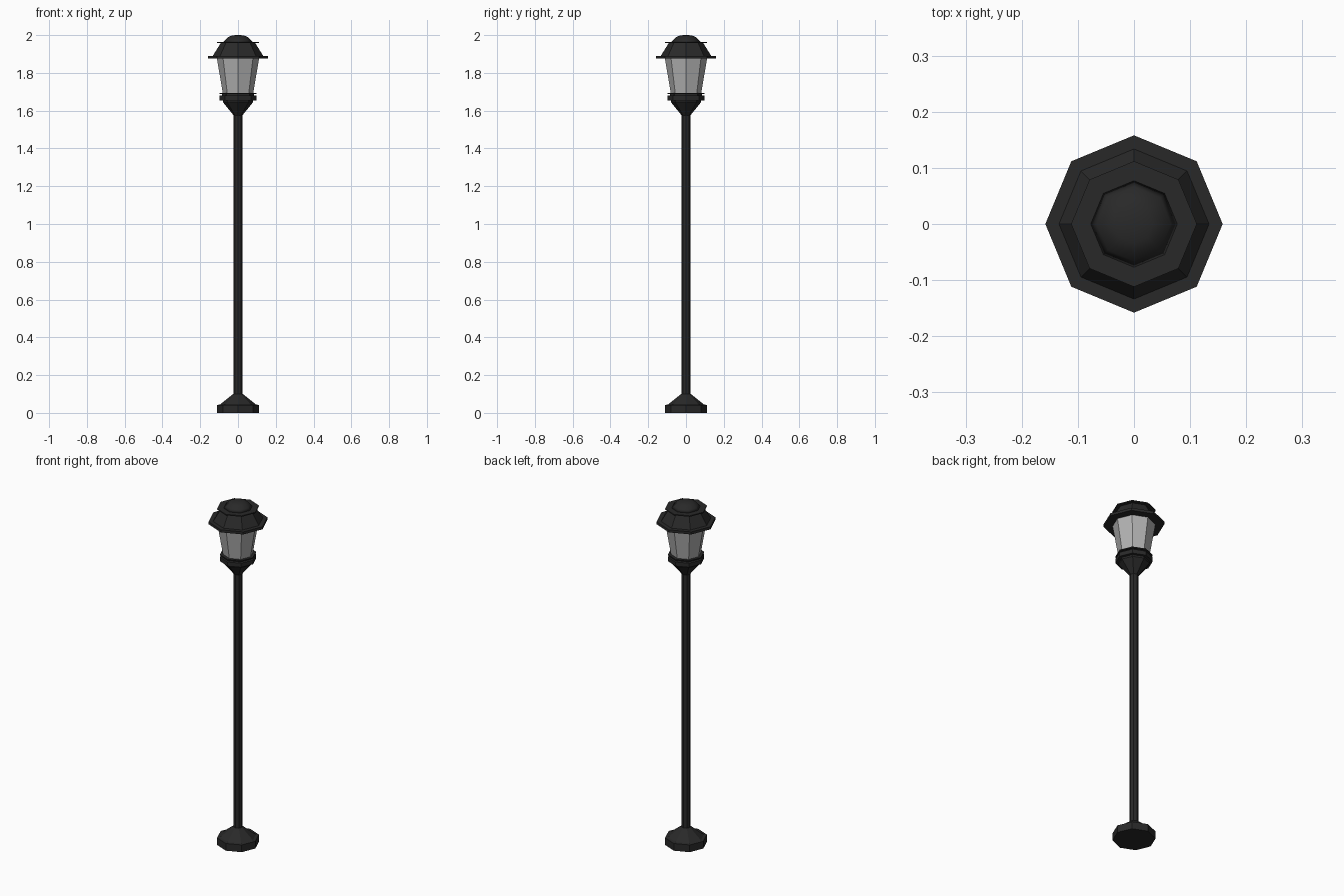
import bpy, bmesh, math

if "Cube" in bpy.data.objects:
    bpy.data.objects.remove(bpy.data.objects["Cube"])

SIDES = 8

def material(name, v):
    m = bpy.data.materials.new(name)
    m.diffuse_color = (v, v, v, 1)
    m.use_nodes = True
    m.node_tree.nodes["Principled BSDF"].inputs["Base Color"].default_value = m.diffuse_color
    return m

iron = material("black_iron", 0.022)
glass = material("frosted_glass", 0.45)

def lathe(name, profile, mat, smooth=False):
    """Closed octagonal solid from (radius, z) pairs, corners on the axes."""
    bm = bmesh.new()
    rings = []
    for r, z in profile:
        rings.append([bm.verts.new((r * math.cos(2 * math.pi * i / SIDES),
                                    r * math.sin(2 * math.pi * i / SIDES), z))
                      for i in range(SIDES)])
    for a, b in zip(rings, rings[1:]):
        for i in range(SIDES):
            j = (i + 1) % SIDES
            bm.faces.new((a[i], a[j], b[j], b[i]))
    bm.faces.new(rings[0][::-1])
    bm.faces.new(rings[-1])
    for f in bm.faces:
        f.smooth = smooth
    me = bpy.data.meshes.new(name)
    bm.to_mesh(me)
    bm.free()
    me.materials.append(mat)
    ob = bpy.data.objects.new(name, me)
    bpy.context.collection.objects.link(ob)
    return ob

# Foot and pole
lathe("base", [(0.112, 0), (0.112, 0.042), (0.096, 0.044), (0.026, 0.1)], iron)
lathe("pole", [(0.023, 0.09), (0.023, 1.6)], iron)

# Flared cup, collar and thin rim that hold the lantern
lathe("lantern_cup", [(0.023, 1.575), (0.08, 1.645), (0.08, 1.655)], iron)
lathe("collar", [(0.097, 1.655), (0.097, 1.679), (0.085, 1.681), (0.085, 1.688)], iron)
lathe("collar_rim", [(0.097, 1.688), (0.097, 1.694)], iron)

# Tapered glass
lathe("glass", [(0.08, 1.69), (0.112, 1.878)], glass)

# Brim, sloped roof, upper plate and domed cap
lathe("roof_brim", [(0.158, 1.875), (0.158, 1.89)], iron)
lathe("roof", [(0.135, 1.888), (0.09, 1.96)], iron)
lathe("roof_plate", [(0.112, 1.957), (0.112, 1.963)], iron)
lathe("cap", [(0.078, 1.962), (0.066, 1.976), (0.052, 1.99),
              (0.034, 1.997), (0.012, 2.0)], iron, smooth=True)
